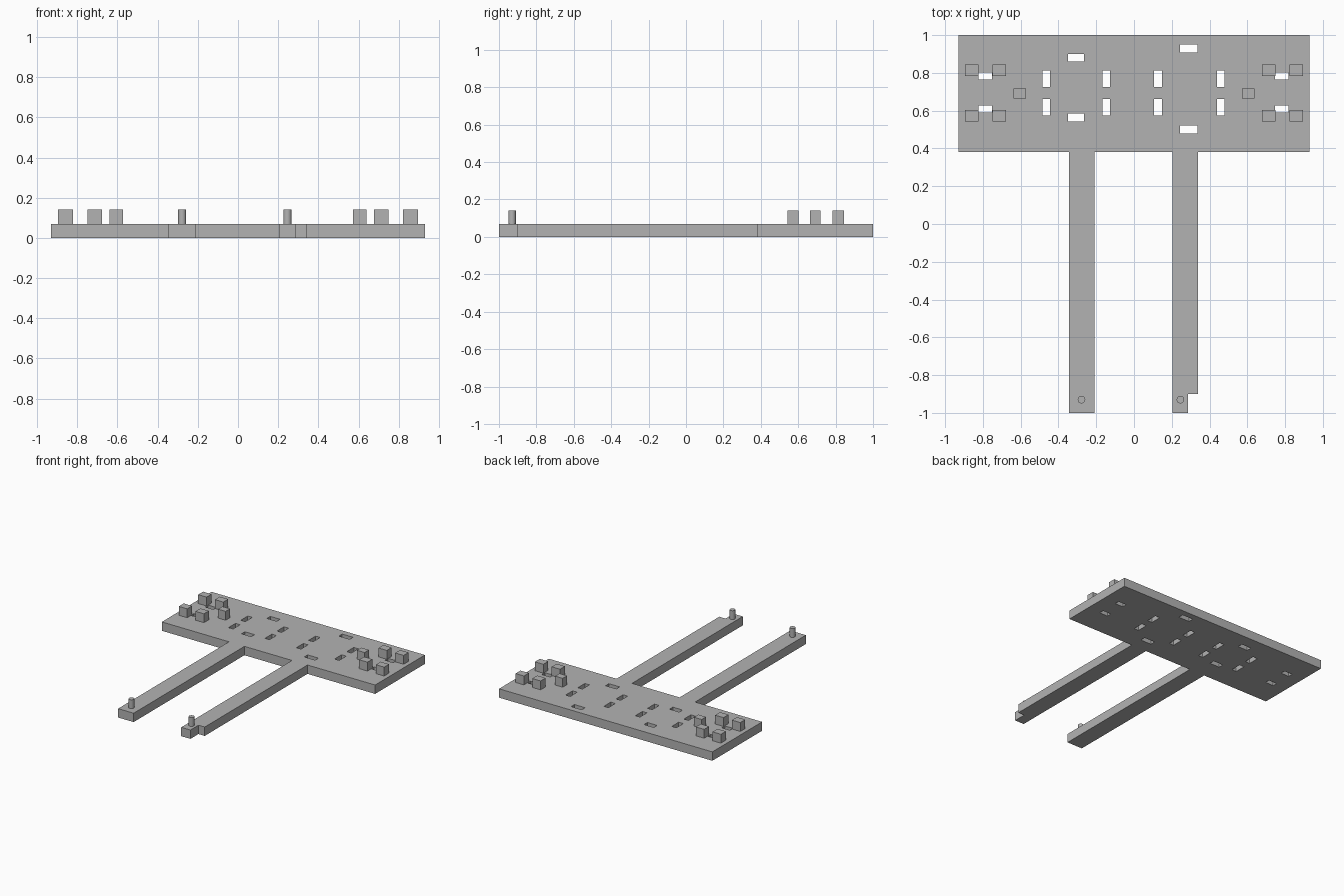
import bpy
import bmesh
from mathutils import Matrix, Vector

cube = bpy.data.objects.get("Cube")
if cube:
    bpy.data.objects.remove(cube, do_unlink=True)

THICK, TOP = 0.07, 0.14

grey = bpy.data.materials.new("plain grey")
grey.use_nodes = True
colour = (0.45, 0.45, 0.45, 1)
grey.diffuse_color = colour
grey.node_tree.nodes["Principled BSDF"].inputs["Base Color"].default_value = colour


def finish(name, bm):
    mesh = bpy.data.meshes.new(name)
    bmesh.ops.recalc_face_normals(bm, faces=bm.faces)
    bm.to_mesh(mesh)
    bm.free()
    mesh.materials.append(grey)
    obj = bpy.data.objects.new(name, mesh)
    bpy.context.collection.objects.link(obj)
    return obj


def add_box(bm, x, y, w, d, z0, z1):
    bmesh.ops.create_cube(bm, size=1, matrix=Matrix.Translation((x, y, (z0 + z1) / 2))
                          @ Matrix.Diagonal((w, d, z1 - z0, 1)))


# Flat body: wide plate with two long arms, one arm notched at its tip
outline = [(-0.93, 1), (-0.93, 0.38), (-0.345, 0.38), (-0.345, -1), (-0.21, -1),
           (-0.21, 0.38), (0.205, 0.38), (0.205, -1), (0.285, -1), (0.285, -0.9),
           (0.34, -0.9), (0.34, 0.38), (0.93, 0.38), (0.93, 1)]
bm = bmesh.new()
face = bm.faces.new([bm.verts.new((x, y, 0)) for x, y in outline])
walls = bmesh.ops.extrude_face_region(bm, geom=[face])
top = [v for v in walls["geom"] if isinstance(v, bmesh.types.BMVert)]
bmesh.ops.translate(bm, verts=top, vec=Vector((0, 0, THICK)))
body = finish("plate_with_arms", bm)

# Slots cut right through the plate
bm = bmesh.new()
slots = [(x, y, 0.04, 0.087) for x in (-0.465, -0.148, 0.127, 0.46) for y in (0.77, 0.618)]
slots += [(x, y, 0.072, 0.038) for x in (-0.787, 0.783) for y in (0.783, 0.608)]
slots += [(-0.307, y, 0.085, 0.042) for y in (0.88, 0.563)]
slots += [(0.29, y, 0.094, 0.042) for y in (0.93, 0.5)]
for x, y, w, d in slots:
    add_box(bm, x, y, w, d, -0.05, THICK + 0.05)
cutter = finish("slot_cutter", bm)
cutter.hide_render = True

cut = body.modifiers.new("slots", "BOOLEAN")
cut.operation = "DIFFERENCE"
cut.solver = "EXACT"
cut.object = cutter
bpy.context.view_layer.objects.active = body
bpy.ops.object.modifier_apply(modifier=cut.name)
bpy.data.objects.remove(cutter, do_unlink=True)

# Five upright blocks at each end of the plate
for side, s in (("right", -1), ("left", 1)):
    bm = bmesh.new()
    for x in (0.713, 0.859):
        for y in (0.814, 0.572):
            add_box(bm, s * x, y, 0.073, 0.061, THICK, TOP)
    add_box(bm, s * 0.606, 0.691, 0.066, 0.054, THICK, TOP)
    finish(side + "_blocks", bm)

# Round pin on the tip of each arm
for side, x in (("right", -0.278), ("left", 0.246)):
    bm = bmesh.new()
    bmesh.ops.create_cone(bm, cap_ends=True, segments=32, radius1=0.02, radius2=0.02,
                          depth=TOP - THICK,
                          matrix=Matrix.Translation((x, -0.93, (THICK + TOP) / 2)))
    pin = finish(side + "_pin", bm)
    bpy.ops.object.select_all(action="DESELECT")
    pin.select_set(True)
    bpy.context.view_layer.objects.active = pin
    bpy.ops.object.shade_smooth_by_angle()
